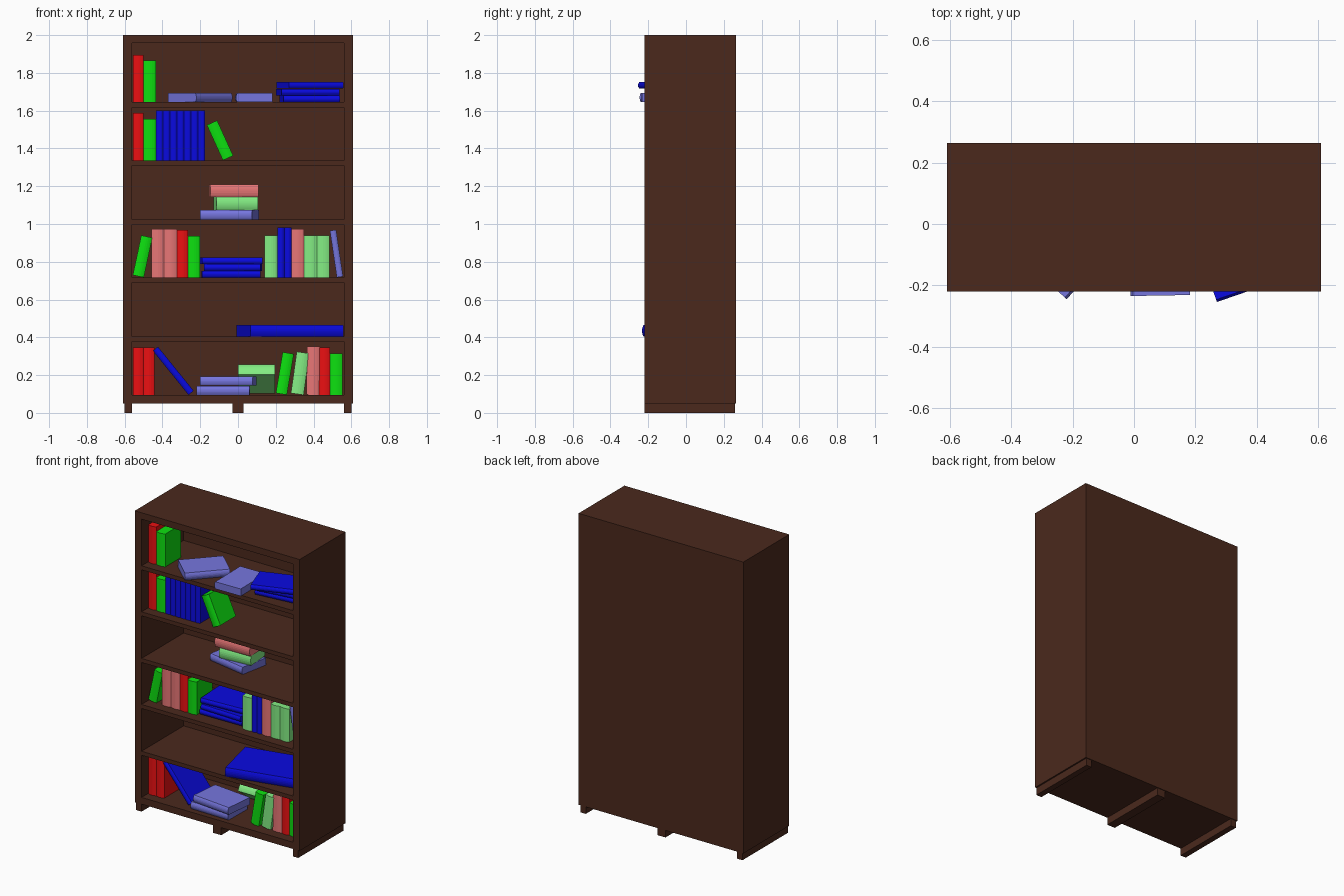
import bpy, bmesh
from math import radians, sin
from mathutils import Matrix

if "Cube" in bpy.data.objects:
    bpy.data.objects.remove(bpy.data.objects["Cube"])


def material(name, rgb):
    m = bpy.data.materials.new(name)
    m.diffuse_color = (*rgb, 1)
    m.use_nodes = True
    m.node_tree.nodes["Principled BSDF"].inputs["Base Color"].default_value = m.diffuse_color
    return m


WOOD = material("dark_wood", (0.07, 0.022, 0.012))
# Book kinds: name, colour, (thickness, depth, height)
KINDS = {
    "r": ("red", (0.83, 0.005, 0.006), (0.058, 0.20, 0.25)),
    "g": ("green", (0.004, 0.75, 0.005), (0.066, 0.165, 0.22)),
    "b": ("blue", (0.003, 0.003, 0.75), (0.037, 0.20, 0.265)),
    "p": ("pink", (0.80, 0.18, 0.18), (0.067, 0.165, 0.256)),
    "l": ("light_green", (0.23, 0.85, 0.23), (0.068, 0.165, 0.222)),
    "v": ("lavender", (0.18, 0.18, 0.73), (0.048, 0.196, 0.28)),
}
MATS = {k: material(v[0] + "_cover", v[1]) for k, v in KINDS.items()}


def finish(name, bm, mat):
    bmesh.ops.recalc_face_normals(bm, faces=bm.faces)
    me = bpy.data.meshes.new(name)
    bm.to_mesh(me)
    bm.free()
    me.materials.append(mat)
    ob = bpy.data.objects.new(name, me)
    bpy.context.collection.objects.link(ob)
    return ob


def board(name, x0, x1, y0, y1, z0, z1):
    bm = bmesh.new()
    bmesh.ops.create_cube(bm, size=1, matrix=Matrix.Translation(
        ((x0 + x1) / 2, (y0 + y1) / 2, (z0 + z1) / 2))
        @ Matrix.Diagonal((x1 - x0, y1 - y0, z1 - z0, 1)))
    return finish(name, bm, WOOD)


def book(kind, matrix, size=None):
    # Upright prism with a gently rounded spine facing -y
    t, d, h = size or KINDS[kind][2]
    arc = [(t * i / 6, -0.008 * (1 - (i / 3 - 1) ** 2)) for i in range(7)]
    bm = bmesh.new()
    f = bm.faces.new([bm.verts.new((x, y, 0)) for x, y in arc + [(t, d), (0, d)]])
    top = bmesh.ops.extrude_face_region(bm, geom=[f])["geom"]
    bmesh.ops.translate(bm, vec=(0, 0, h),
                        verts=[v for v in top if isinstance(v, bmesh.types.BMVert)])
    finish(KINDS[kind][0] + "_book", bm, MATS[kind]).matrix_world = matrix


def stand(kind, x, z, lean=0, size=None, y=-0.15):
    # x is the lower left corner; positive lean tips the top to the right
    t = (size or KINDS[kind][2])[0]
    a = radians(lean)
    book(kind, Matrix.Translation((x, y, z + max(0, t * sin(a))))
         @ Matrix.Rotation(a, 4, 'Y'), size)


def row(kinds, x, z):
    for k in kinds:
        stand(k, x, z)
        x += KINDS[k][2][0]


def flat(kind, x, y, z, turn=0, size=None, tilt=0):
    # (x, y, z) is the lower left end of the spine
    t = (size or KINDS[kind][2])[0]
    book(kind, Matrix.Translation((x, y, z)) @ Matrix.Rotation(radians(turn), 4, 'Z')
         @ Matrix.Rotation(radians(tilt), 4, 'X') @ Matrix.Translation((0, 0, t))
         @ Matrix.Rotation(radians(90), 4, 'Y'), size)


# Case
F, B = -0.22, 0.265
for s, n in ((-1, "left_side"), (1, "right_side")):
    board(n, *sorted((s * 0.61, s * 0.56)), F, B, 0.05, 2.0)
board("top_board", -0.56, 0.56, F, B, 1.957, 2.0)
board("bottom_board", -0.56, 0.56, F, B, 0.05, 0.095)
board("back_panel", -0.56, 0.56, 0.225, B, 0.095, 1.957)
S = [0.095, 0.404, 0.717, 1.025, 1.337, 1.645]
for z in S[1:]:
    board("shelf", -0.56, 0.56, F, 0.225, z - 0.027, z)
for x in (-0.58, 0, 0.58):
    w = 0.03 if x == 0 else 0.02
    board("foot_runner", x - w, x + w, F, 0.26, 0, 0.05)

# Bottom shelf
row("rr", -0.557, S[0])
stand("b", -0.262, S[0], -39, (0.035, 0.22, 0.30))
flat("v", -0.22, -0.18, S[0], -1)
flat("v", -0.20, -0.18, S[0] + 0.05, -6)
flat("l", 0.0, 0.0, 0.203, 0, (0.068, 0.165, 0.195), -37)
stand("g", 0.20, S[0], 9.5, (0.06, 0.165, 0.22))
stand("l", 0.28, S[0], 8)
stand("p", 0.362, S[0], 1)
row("rg", 0.43, S[0])

# Second shelf: one large volume
flat("b", 0.065, -0.225, S[1], 13, (0.061, 0.32, 0.505))

# Third shelf
stand("g", -0.557, S[2], 12, (0.06, 0.165, 0.215))
row("pprg", -0.458, S[2])
flat("b", -0.19, -0.13, S[2], 1, (0.035, 0.21, 0.31))
flat("b", -0.18, -0.13, S[2] + 0.035, -2, (0.035, 0.21, 0.30))
flat("b", -0.19, -0.12, S[2] + 0.07, 3, (0.035, 0.21, 0.32))
row("lbbpll", 0.14, S[2])
stand("v", 0.523, S[2], -8.5, (0.034, 0.196, 0.25))

# Fourth shelf: small stack
flat("v", -0.20, -0.003, S[3], -11)
flat("l", -0.115, -0.03, S[3] + 0.05, 5)
flat("p", -0.147, -0.03, S[3] + 0.118, 1)

# Fifth shelf
row("rgbbbbbbb", -0.557, S[4])
stand("g", -0.08, S[4], -24.5, (0.06, 0.165, 0.205))

# Top shelf
row("rg", -0.557, S[5])
flat("v", -0.226, -0.24, S[5], 47)
flat("v", -0.008, 0.035, S[5], -89, (0.048, 0.186, 0.27))
flat("b", 0.24, -0.16, S[5], 6, (0.035, 0.20, 0.30))
flat("b", 0.23, -0.18, S[5] + 0.036, 8, (0.035, 0.20, 0.31))
flat("b", 0.268, -0.247, S[5] + 0.072, 19, (0.035, 0.20, 0.305))
